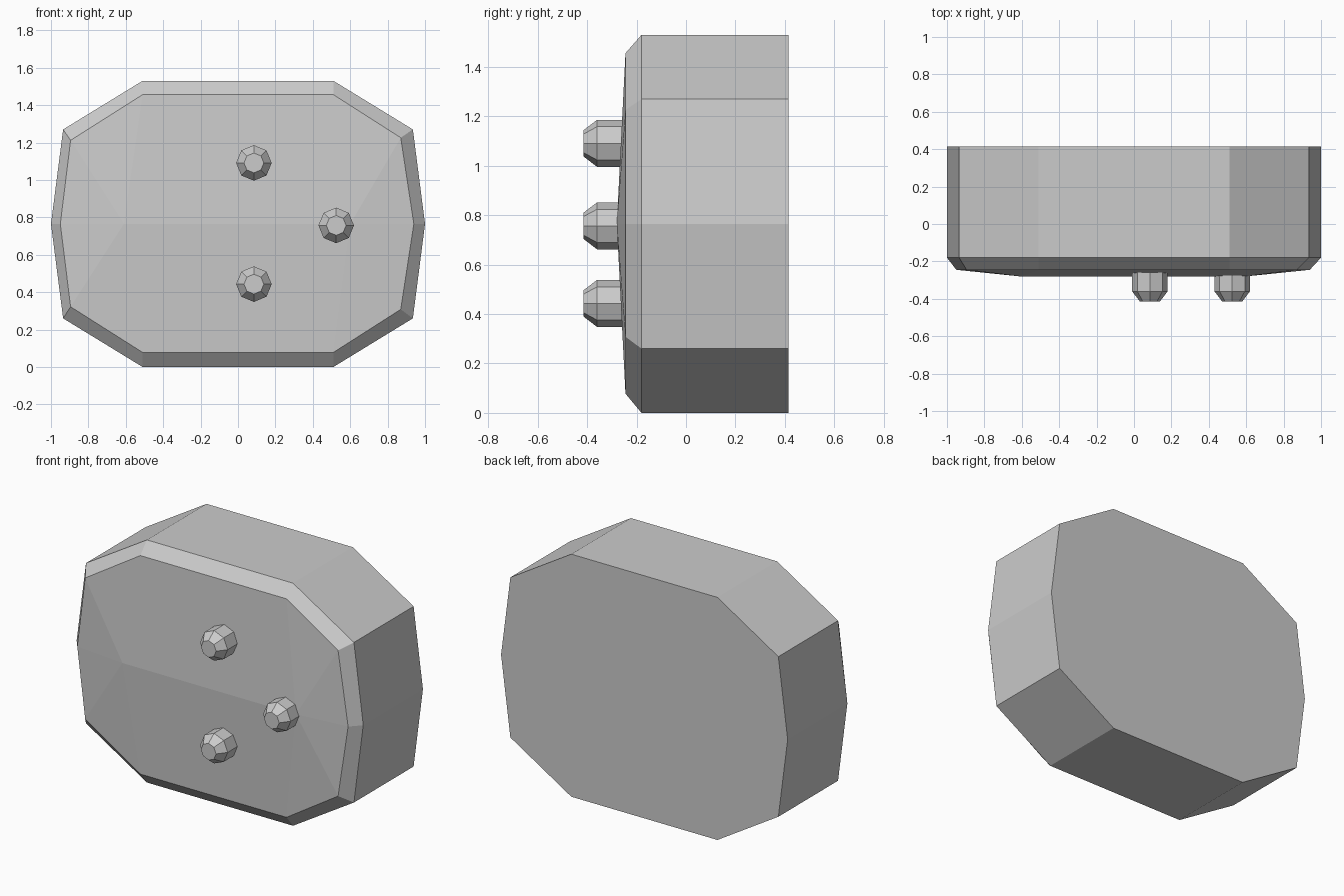
import bpy, bmesh, math

if "Cube" in bpy.data.objects:
    bpy.data.objects.remove(bpy.data.objects["Cube"])


def make_object(name, bm):
    bmesh.ops.recalc_face_normals(bm, faces=bm.faces[:])
    mesh = bpy.data.meshes.new(name)
    bm.to_mesh(mesh)
    bm.free()
    ob = bpy.data.objects.new(name, mesh)
    bpy.context.collection.objects.link(ob)
    return ob


def ring(bm, points, y):
    return [bm.verts.new((x, y, z)) for x, z in points]


def bridge(bm, a, b):
    n = len(a)
    for i in range(n):
        j = (i + 1) % n
        bm.faces.new((a[i], a[j], b[j], b[i]))


# Body: ten-sided slab with a bevelled front rim and a shallow ridged front
outer = [(-0.51, 0), (0.51, 0), (0.935, 0.26), (1, 0.765), (0.935, 1.27),
         (0.51, 1.53), (-0.51, 1.53), (-0.935, 1.27), (-1, 0.765), (-0.935, 0.26)]
inner = [(-0.51, 0.078), (0.51, 0.078), (0.87, 0.308), (0.94, 0.765), (0.87, 1.226),
         (0.51, 1.456), (-0.51, 1.456), (-0.895, 1.212), (-0.95, 0.765), (-0.895, 0.322)]
bm = bmesh.new()
back = ring(bm, outer, 0.415)
side = ring(bm, outer, -0.18)
rim = ring(bm, inner, -0.245)
bm.faces.new(back)
bridge(bm, back, side)
bridge(bm, side, rim)
left, right = ring(bm, [(-0.61, 0.765), (0.6, 0.765)], -0.28)
bm.faces.new((rim[0], rim[1], right, left))
bm.faces.new((rim[5], rim[6], left, right))
for i in range(1, 5):
    bm.faces.new((rim[i], rim[i + 1], right))
for i in range(6, 10):
    bm.faces.new((rim[i], rim[(i + 1) % 10], left))
make_object("body", bm)

# Studs: three eight-sided pegs with chamfered tips
for k, (cx, cz) in enumerate([(0.085, 1.091), (0.525, 0.757), (0.085, 0.443)]):
    bm = bmesh.new()
    rings = []
    for r, y in ((0.095, -0.24), (0.095, -0.36), (0.053, -0.415)):
        pts = [(cx + r * math.cos(i * math.pi / 4), cz + r * math.sin(i * math.pi / 4))
               for i in range(8)]
        rings.append(ring(bm, pts, y))
    bridge(bm, rings[0], rings[1])
    bridge(bm, rings[1], rings[2])
    bm.faces.new(rings[0])
    bm.faces.new(rings[2])
    make_object(f"stud_{k + 1}", bm)
